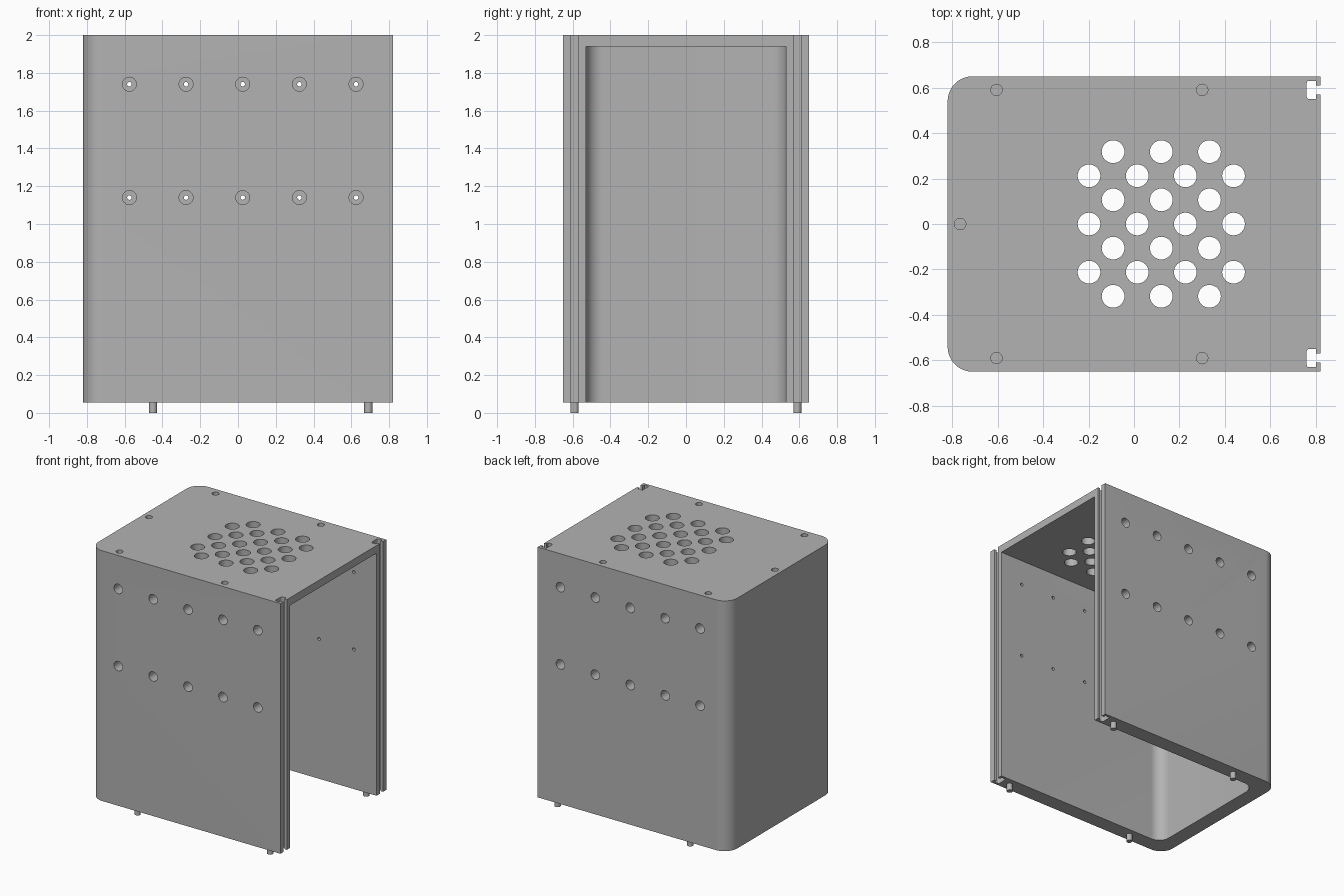
import bpy, bmesh, math
from mathutils import Matrix, Vector

cube = bpy.data.objects.get("Cube")
if cube:
    bpy.data.objects.remove(cube, do_unlink=True)

HX, HY = 0.82, 0.65          # half length and half width
BASE, TOP = 0.055, 2.0       # underside and top of the shell
WALL, LID = 0.12, 0.06

grey = bpy.data.materials.new("grey")
grey.use_nodes = True
colour = (0.45, 0.45, 0.45, 1)
grey.diffuse_color = colour
grey.node_tree.nodes["Principled BSDF"].inputs["Base Color"].default_value = colour


def make_object(name, bm):
    bmesh.ops.recalc_face_normals(bm, faces=bm.faces)
    mesh = bpy.data.meshes.new(name)
    bm.to_mesh(mesh)
    bm.free()
    mesh.materials.append(grey)
    obj = bpy.data.objects.new(name, mesh)
    bpy.context.collection.objects.link(obj)
    return obj


def arc(cx, cy, r, start, end, steps=12):
    """Points along an arc, angles in degrees."""
    angles = [math.radians(start + (end - start) * i / steps) for i in range(steps + 1)]
    return [(cx + r * math.cos(a), cy + r * math.sin(a)) for a in angles]


def prism(name, outline, z0, z1):
    bm = bmesh.new()
    face = bm.faces.new([bm.verts.new((x, y, z0)) for x, y in outline])
    made = bmesh.ops.extrude_face_region(bm, geom=[face])["geom"]
    bmesh.ops.translate(bm, vec=(0, 0, z1 - z0),
                        verts=[v for v in made if isinstance(v, bmesh.types.BMVert)])
    return make_object(name, bm)


def cylinder(bm, start, end, r, sides=32):
    start, end = Vector(start), Vector(end)
    axis = end - start
    turn = axis.to_track_quat('Z', 'Y').to_matrix().to_4x4()
    bmesh.ops.create_cone(bm, cap_ends=True, segments=sides, radius1=r, radius2=r,
                          depth=axis.length,
                          matrix=Matrix.Translation((start + end) / 2) @ turn)


def cut(target, cutter):
    cutter.hide_render = True
    mod = target.modifiers.new("cut", 'BOOLEAN')
    mod.operation, mod.solver, mod.object = 'DIFFERENCE', 'EXACT', cutter
    bpy.context.view_layer.objects.active = target
    bpy.ops.object.modifier_apply(modifier=mod.name)
    bpy.data.objects.remove(cutter, do_unlink=True)


# Shell outline: half with a T-slot and a rounded rear corner, then mirrored
sy, sr = 0.59, 0.01
slot = [(HX, sy - 0.02), (0.80, sy - 0.02), (0.80, sy - 0.04)]
slot += arc(0.76 + sr, sy - 0.04 + sr, sr, 270, 180, 4)
slot += arc(0.76 + sr, sy + 0.04 - sr, sr, 180, 90, 4)
slot += [(0.80, sy + 0.04), (0.80, sy + 0.02), (HX, sy + 0.02)]
R = 0.11
half = slot + [(HX, HY)] + arc(R - HX, HY - R, R, 90, 180)
half = [(HX, HY - WALL)] + half
shell = prism("shell", half + [(x, -y) for x, y in reversed(half)], BASE, TOP)

# Cavity, open at the bottom and at the +x end
r = 0.09
ix, iy = WALL - HX, HY - WALL
inner = [(HX + 0.1, iy)] + arc(ix + r, iy - r, r, 90, 180)
cut(shell, prism("cavity_cutter", inner + [(x, -y) for x, y in reversed(inner)],
                 BASE - 0.1, TOP - LID))

# Vent grid, dowel sockets and screw counterbores
bm = bmesh.new()
pitch = 0.212
for row in range(-3, 4):
    count = 3 if row % 2 else 4
    for i in range(count):
        x, y = 0.12 + (i - (count - 1) / 2) * pitch, row * pitch / 2
        cylinder(bm, (x, y, TOP - LID - 0.05), (x, y, TOP + 0.05), 0.05)
for x, y in [(-0.765, 0), (-0.605, sy), (-0.605, -sy), (0.3, sy), (0.3, -sy)]:
    cylinder(bm, (x, y, TOP - 0.058), (x, y, TOP + 0.05), 0.025)
screws = [(-0.575 + 0.3 * i, z) for i in range(5) for z in (1.14, 1.74)]
for x, z in screws:
    for side in (1, -1):
        cylinder(bm, (x, side * (HY - 0.09), z), (x, side * (HY + 0.05), z), 0.037)
cut(shell, make_object("hole_cutter", bm))

# Narrow screw holes through both side walls
bm = bmesh.new()
for x, z in screws:
    cylinder(bm, (x, -HY - 0.1, z), (x, HY + 0.1, z), 0.012, 16)
cut(shell, make_object("screw_cutter", bm))

# Dowel pins under the side walls
parts = [shell]
for x, end in ((-0.45, "rear"), (0.69, "front")):
    for y, side in ((sy, "left"), (-sy, "right")):
        bm = bmesh.new()
        cylinder(bm, (x, y, 0), (x, y, BASE + 0.02), 0.022)
        parts.append(make_object(f"{end}_{side}_pin", bm))

bpy.ops.object.select_all(action='DESELECT')
for part in parts:
    part.select_set(True)
bpy.context.view_layer.objects.active = shell
bpy.ops.object.shade_smooth_by_angle(angle=math.radians(30))
